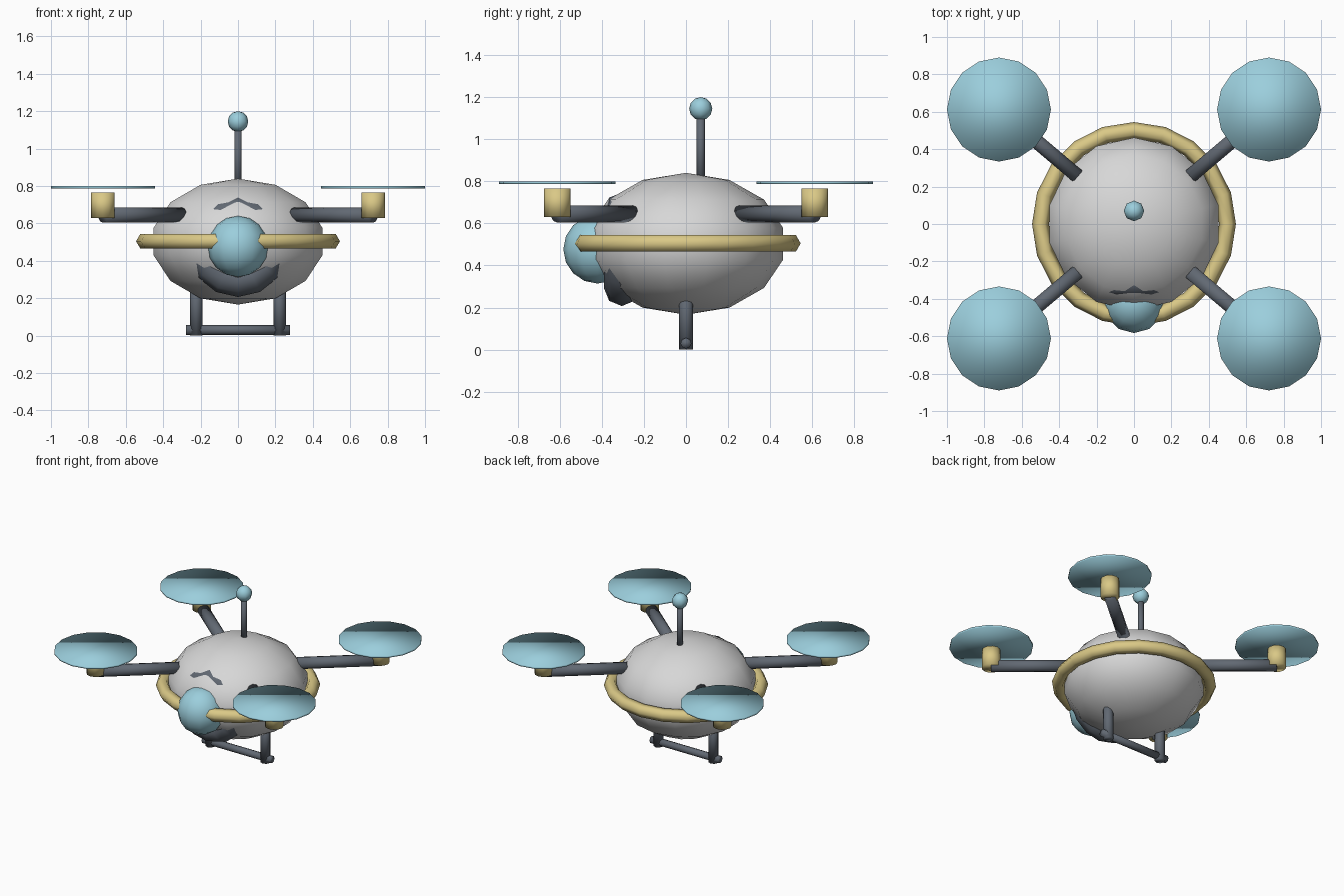
import bpy
import math
from mathutils import Vector

if "Cube" in bpy.data.objects:
    bpy.data.objects.remove(bpy.data.objects["Cube"], do_unlink=True)


def material(name, rgb):
    m = bpy.data.materials.new(name)
    m.use_nodes = True
    m.diffuse_color = (*rgb, 1)
    m.node_tree.nodes["Principled BSDF"].inputs["Base Color"].default_value = (*rgb, 1)
    return m


shell = material("light grey shell", (0.68, 0.68, 0.68))
blue = material("pale blue", (0.33, 0.62, 0.72))
brass = material("soft brass", (0.70, 0.58, 0.24))
slate = material("dark slate", (0.12, 0.14, 0.17))


def finish(name, mat):
    ob = bpy.context.object
    ob.name = ob.data.name = name
    ob.data.materials.append(mat)
    ob.data.shade_smooth()
    return ob


def ball(name, mat, loc, scale, segments, rings):
    bpy.ops.mesh.primitive_uv_sphere_add(
        segments=segments, ring_count=rings, radius=1, location=loc)
    bpy.context.object.scale = scale
    return finish(name, mat)


def rod(name, mat, start, end, radius, sides):
    a, b = Vector(start), Vector(end)
    d = b - a
    bpy.ops.mesh.primitive_cylinder_add(
        vertices=sides, radius=radius, depth=d.length, location=(a + b) / 2)
    bpy.context.object.rotation_euler = d.to_track_quat("Z", "Y").to_euler()
    return finish(name, mat)


def torus(name, mat, loc, major, minor, segments, sides, rotation=(0, 0, 0)):
    bpy.ops.mesh.primitive_torus_add(
        major_segments=segments, minor_segments=sides, major_radius=major,
        minor_radius=minor, location=loc, rotation=rotation)
    return finish(name, mat)


# Body, belt and front eye with its bezel
ball("body", shell, (0, 0, 0.503), (0.474, 0.474, 0.337), 14, 7)
torus("belt_ring", brass, (0, 0, 0.505), 0.5, 0.045, 20, 6)
ball("eye_lens", blue, (0, -0.42, 0.477), (0.163, 0.163, 0.163), 12, 8)
torus("eye_bezel", slate, (0, -0.305, 0.477), 0.185, 0.085, 14, 8,
      (math.pi / 2, math.pi / 2, 0))

# Antenna
rod("antenna_mast", slate, (0, 0.07, 0.78), (0, 0.07, 1.12), 0.02, 8)
ball("antenna_tip", blue, (0, 0.07, 1.145), (0.055, 0.055, 0.055), 8, 6)

# Four arms with motors and rotor discs
for side, sx in (("left", 1), ("right", -1)):
    for end, sy in (("front", -1), ("back", 1)):
        tag = f"{end}_{side}"
        x, y = 0.722 * sx, 0.612 * sy
        rod(f"arm_{tag}", slate, (0.30 * sx, 0.255 * sy, 0.645), (x, y, 0.645), 0.041, 10)
        rod(f"motor_{tag}", brass, (x, y, 0.63), (x, y, 0.765), 0.063, 12)
        rod(f"rotor_{tag}", blue, (x, y, 0.787), (x, y, 0.8), 0.278, 16)

    # Landing leg
    rod(f"leg_{side}", slate, (0.223 * sx, 0, 0), (0.223 * sx, 0, 0.32), 0.034, 8)

# Landing bar joining the legs
rod("landing_bar", slate, (-0.277, 0, 0.03), (0.277, 0, 0.03), 0.026, 8)
